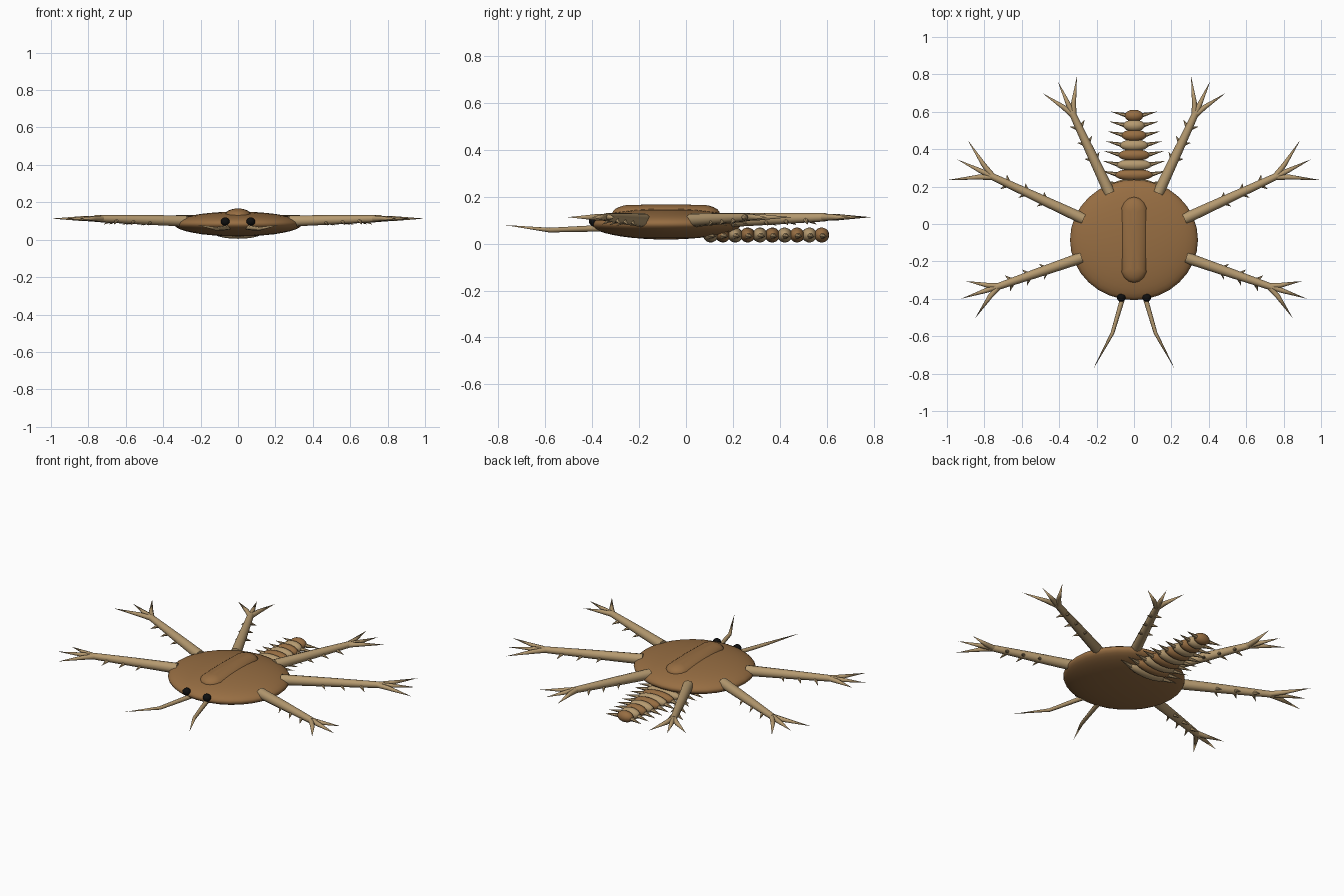
import bpy, bmesh, math
from mathutils import Vector

cube = bpy.data.objects.get("Cube")
if cube:
    bpy.data.objects.remove(cube, do_unlink=True)


def material(name, rgb, rough=0.7):
    m = bpy.data.materials.new(name)
    m.use_nodes = True
    m.diffuse_color = (*rgb, 1)
    node = m.node_tree.nodes["Principled BSDF"]
    node.inputs["Base Color"].default_value = (*rgb, 1)
    node.inputs["Roughness"].default_value = rough
    return m


BROWN = material("shell brown", (0.31, 0.155, 0.055))
TAN = material("limb tan", (0.46, 0.32, 0.16))
BLACK = material("eye black", (0.005, 0.005, 0.005))


def finish(name, bm, mat):
    bmesh.ops.recalc_face_normals(bm, faces=bm.faces)
    mesh = bpy.data.meshes.new(name)
    bm.to_mesh(mesh)
    bm.free()
    mesh.materials.append(mat)
    obj = bpy.data.objects.new(name, mesh)
    bpy.context.collection.objects.link(obj)
    bpy.ops.object.select_all(action='DESELECT')
    obj.select_set(True)
    bpy.context.view_layer.objects.active = obj
    bpy.ops.object.shade_smooth_by_angle(angle=math.radians(50))
    return obj


def ellipsoid(name, centre, radii, mat, segments=32, rings=16, stretch=0):
    """Scaled sphere; stretch pulls the two halves apart along y."""
    bm = bmesh.new()
    bmesh.ops.create_uvsphere(bm, u_segments=segments, v_segments=rings, radius=1)
    for v in bm.verts:
        pull = 0 if abs(v.co.y) < 0.001 else math.copysign(stretch, v.co.y)
        v.co = Vector(c * r for c, r in zip(v.co, radii)) + Vector(centre)
        v.co.y += pull
    return finish(name, bm, mat)


def add_tube(bm, points, radii, sides=10):
    """Tapered tube through points; a zero radius closes to a tip."""
    points = [Vector(p) for p in points]
    rings = []
    for i, (p, r) in enumerate(zip(points, radii)):
        d = (points[min(i + 1, len(points) - 1)] - points[max(i - 1, 0)]).normalized()
        side = d.cross(Vector((0, 0, 1))).normalized()
        up = side.cross(d)
        if r == 0:
            rings.append([bm.verts.new(p)])
            continue
        angles = [math.tau * k / sides for k in range(sides)]
        rings.append([bm.verts.new(p + (side * math.cos(a) + up * math.sin(a)) * r)
                      for a in angles])
    for a, b in zip(rings, rings[1:]):
        for k in range(sides):
            n = (k + 1) % sides
            bm.faces.new((a[k], a[n], b[0]) if len(b) == 1 else (a[k], a[n], b[n], b[k]))
    for ring in (rings[0], rings[-1]):
        if len(ring) > 1:
            bm.faces.new(ring)


# Flat oval shell with a long raised ridge
ellipsoid("body_shell", (0, -0.085, 0.084), (0.342, 0.322, 0.066), BROWN, 32, 20)
ellipsoid("back_ridge", (0, -0.085, 0.128), (0.074, 0.09, 0.039), BROWN, 16, 12, stretch=0.14)

# Tail of alternating beads, each with a pair of side spikes
bm = bmesh.new()
COUNT = 10
for i in range(COUNT):
    t = i / (COUNT - 1)
    y = 0.105 + 0.474 * t
    half = 0.13 - 0.08 * t
    ellipsoid(f"tail_segment_{i + 1}", (0, y, 0.037), (half, 0.032, 0.032),
              TAN if i % 2 == 0 else BROWN, 16, 10)
    for s in (1, -1):
        add_tube(bm, [(s * (half - 0.02), y, 0.034), (s * (half + 0.075), y + 0.022, 0.03)],
                 [0.014, 0], 6)
finish("tail_spikes", bm, TAN)

# Legs: root, foot and the three claw tips
LEGS = {
    "front": ((0.28, -0.18), (0.735, -0.337), [(0.85, -0.505), (0.925, -0.40), (0.90, -0.305)]),
    "middle": ((0.27, 0.027), (0.765, 0.257), [(0.89, 0.45), (0.945, 0.345), (0.997, 0.235)]),
    "rear": ((0.13, 0.165), (0.33, 0.593), [(0.305, 0.79), (0.406, 0.76), (0.49, 0.70)]),
}

for side, s in (("left", 1), ("right", -1)):
    for name, (root, foot, tips) in LEGS.items():
        bm = bmesh.new()
        a = Vector((s * root[0], root[1], 0.1))
        b = Vector((s * foot[0], foot[1], 0.113))
        along = (b - a).normalized()
        across = along.cross(Vector((0, 0, 1))).normalized()
        add_tube(bm, [a, a.lerp(b, 0.5), b], [0.03, 0.025, 0.018], 12)
        # Claws
        for tip in tips:
            end = Vector((s * tip[0], tip[1], 0.113))
            add_tube(bm, [b - along * 0.015, b.lerp(end, 0.3), end], [0.016, 0.013, 0], 8)
        # Drooping barbs along both sides
        for t in (0.42, 0.62, 0.82):
            p = a.lerp(b, t)
            for w in (1, -1):
                base = p + across * w * 0.01 - Vector((0, 0, 0.008))
                end = p + across * w * 0.045 + along * 0.025 - Vector((0, 0, 0.03))
                add_tube(bm, [base, end], [0.012, 0], 6)
        finish(f"{name}_leg_{side}", bm, TAN)

    # Eyes and bent antennae
    ellipsoid(f"eye_{side}", (s * 0.068, -0.393, 0.097), (0.024, 0.022, 0.022), BLACK, 16, 10)
    bm = bmesh.new()
    add_tube(bm, [(s * 0.05, -0.36, 0.066), (s * 0.115, -0.583, 0.058), (s * 0.219, -0.777, 0.08)],
             [0.014, 0.01, 0], 8)
    finish(f"antenna_{side}", bm, TAN)
